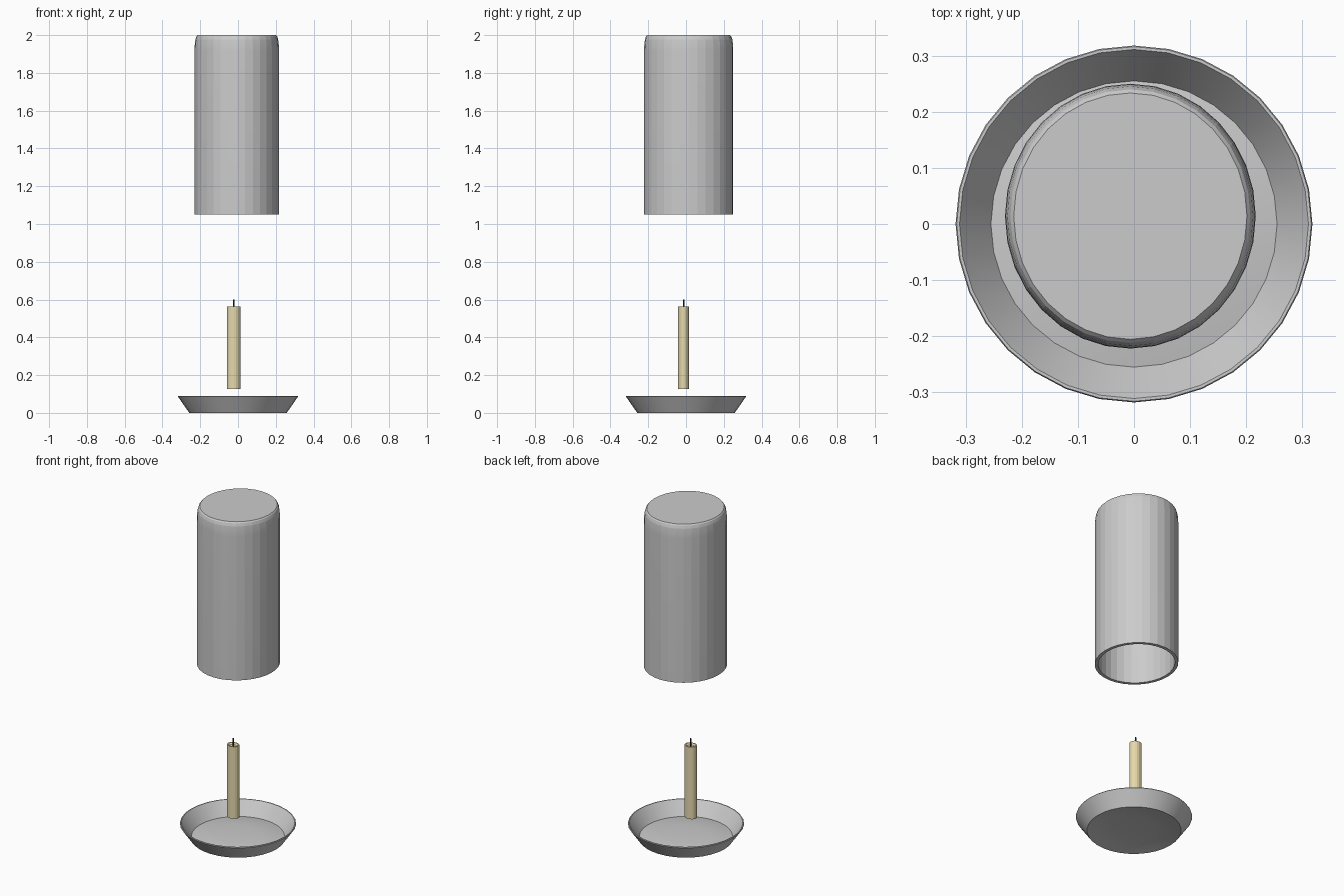
import bpy, bmesh
from math import sin, cos, pi

if "Cube" in bpy.data.objects:
    bpy.data.objects.remove(bpy.data.objects["Cube"])


def material(name, rgb):
    m = bpy.data.materials.new(name)
    m.diffuse_color = (*rgb, 1)
    m.use_nodes = True
    m.node_tree.nodes["Principled BSDF"].inputs["Base Color"].default_value = m.diffuse_color
    return m


def lathe(name, profile, center=(0, 0), scale=(1, 1), sides=32, mat=None):
    """Revolve (radius, z) points around z; radius 0 closes an end."""
    bm = bmesh.new()
    rings = []
    for r, z in profile:
        n = sides if r > 0 else 1
        rings.append([bm.verts.new((center[0] + r * scale[0] * cos(2 * pi * i / sides),
                                    center[1] + r * scale[1] * sin(2 * pi * i / sides), z))
                      for i in range(n)])
    for a, b in zip(rings, rings[1:]):
        for i in range(sides):
            j = (i + 1) % sides
            quad = [a[i % len(a)], a[j % len(a)], b[j % len(b)], b[i % len(b)]]
            bm.faces.new(list(dict.fromkeys(quad)))
    bmesh.ops.recalc_face_normals(bm, faces=bm.faces)
    me = bpy.data.meshes.new(name)
    bm.to_mesh(me)
    bm.free()
    ob = bpy.data.objects.new(name, me)
    bpy.context.collection.objects.link(ob)
    if mat:
        me.materials.append(mat)
    bpy.context.view_layer.objects.active = ob
    ob.select_set(True)
    bpy.ops.object.shade_smooth_by_angle(angle=0.18)
    ob.select_set(False)
    return ob


wax = material("wax", (0.8, 0.7, 0.42))
black = material("wick_black", (0.03, 0.03, 0.03))

# Saucer: thin flared wall and gently raised middle
lathe("saucer", [(0, 0.02), (0.12, 0.019), (0.17, 0.015), (0.215, 0.008), (0.258, 0),
                 (0.318, 0.086), (0.316, 0.09), (0.311, 0.09),
                 (0.255, 0.010), (0.215, 0.017), (0.17, 0.023), (0.12, 0.027), (0, 0.028)])

# Candle with a shallow melted dip
lathe("candle", [(0, 0.127), (0.033, 0.127), (0.033, 0.562), (0.026, 0.562),
                 (0.018, 0.554), (0, 0.551)],
      center=(-0.023, -0.013), scale=(1.08, 0.9), sides=16, mat=wax)

# Wick
lathe("wick", [(0, 0.54), (0.004, 0.54), (0.004, 0.6), (0, 0.6)],
      center=(-0.022, -0.012), sides=8, mat=black)

# Cover: hollow, slightly oval tube with closed, rounded top and open bottom
lathe("cover", [(0, 2.0), (0.93, 2.0), (0.957, 1.993), (0.98, 1.977), (0.995, 1.95), (1, 1.92),
                (1, 1.05), (0.92, 1.05), (0.92, 1.92), (0.90, 1.96), (0.86, 1.975), (0, 1.975)],
      center=(-0.0065, 0.014), scale=(0.2235, 0.236))
